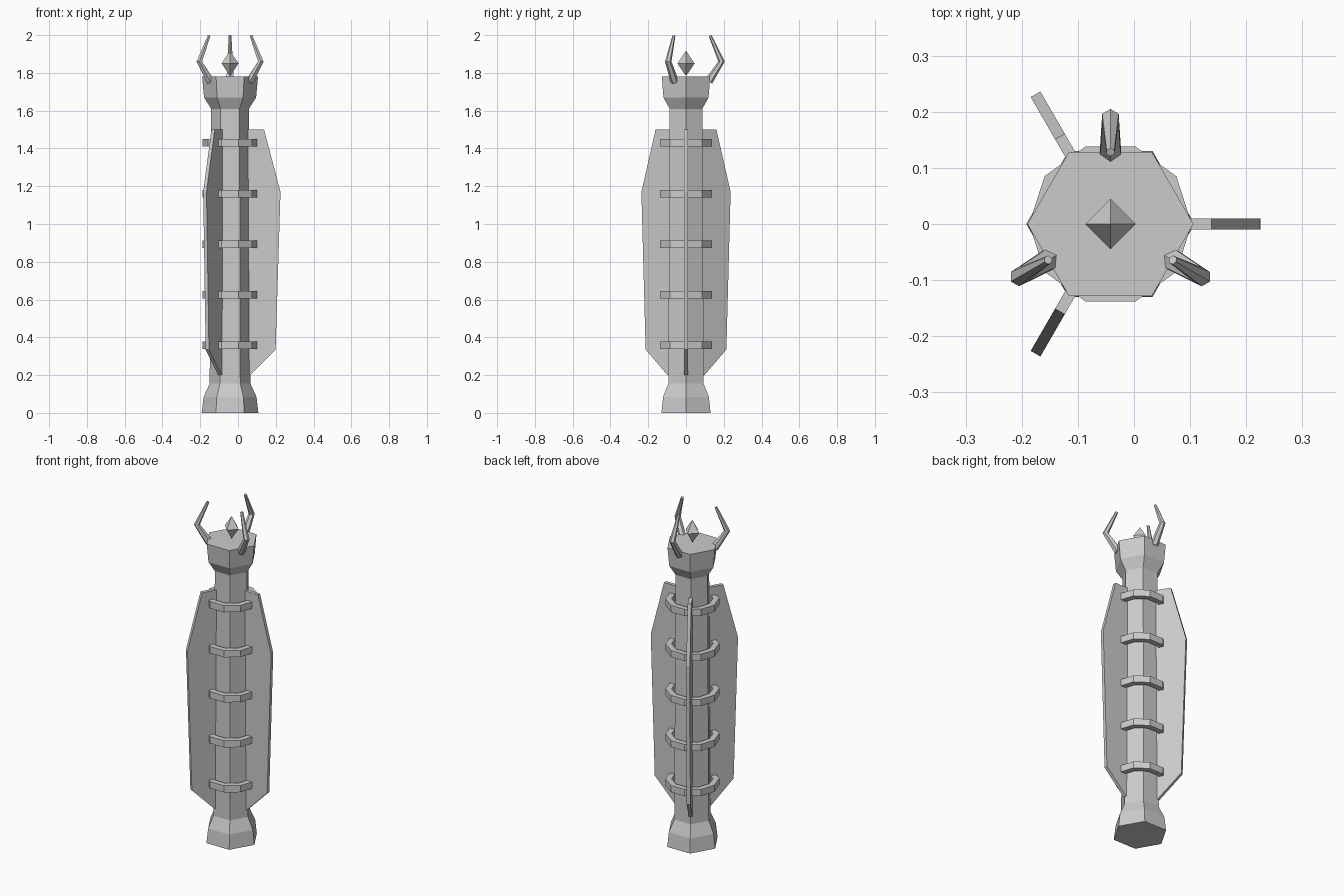
import bpy, math
from mathutils import Vector, Matrix

cube = bpy.data.objects.get("Cube")
if cube:
    bpy.data.objects.remove(cube, do_unlink=True)

AXIS = Vector((-0.042, 0, 0))   # the weapon's long axis

steel = bpy.data.materials.new("steel_grey")
steel.use_nodes = True
GREY = (0.6, 0.6, 0.6, 1)
steel.diffuse_color = GREY
steel.node_tree.nodes["Principled BSDF"].inputs["Base Color"].default_value = GREY


def make(name, verts, faces, turn=0):
    """Flat shaded mesh, turned about the axis by an angle in degrees."""
    mesh = bpy.data.meshes.new(name)
    rot = Matrix.Rotation(math.radians(turn), 3, 'Z')
    mesh.from_pydata([rot @ Vector(v) + AXIS for v in verts], [], faces)
    mesh.materials.append(steel)
    obj = bpy.data.objects.new(name, mesh)
    bpy.context.collection.objects.link(obj)
    return obj


def bridge(n, rows, closed=False):
    """Quads between successive rows of n points, with end caps if open."""
    faces = []
    for r in range(rows if closed else rows - 1):
        a, b = r * n, (r + 1) % rows * n
        faces += [(a + i, a + (i + 1) % n, b + (i + 1) % n, b + i) for i in range(n)]
    if not closed:
        faces += [tuple(reversed(range(n))), tuple(range((rows - 1) * n, rows * n))]
    return faces


def lathe(name, profile, sides, closed=False):
    verts = [(r * math.cos(math.tau * i / sides), r * math.sin(math.tau * i / sides), z)
             for r, z in profile for i in range(sides)]
    return make(name, verts, bridge(sides, len(profile), closed))


# Six-sided shaft with flared pommel and crown
lathe("shaft", [(0.15, 0), (0.14, 0.085), (0.108, 0.155), (0.1, 1.61),
                (0.138, 1.67), (0.148, 1.78)], 6)

# Ten-sided binding rings
for k in range(5):
    z = 0.357 + 0.268 * k
    lathe("binding_ring", [(0.112, z - 0.02), (0.145, z - 0.02),
                           (0.145, z + 0.02), (0.112, z + 0.02)], 10, True)

# Three flange blades
outline = [(0.05, 0.2), (0.107, 0.2), (0.241, 0.335), (0.267, 1.17), (0.18, 1.5), (0.05, 1.5)]
for turn in (0, 120, 240):
    verts = [(r, y, z) for y in (0.01, -0.01) for r, z in outline]
    make("flange_blade", verts, bridge(len(outline), 2), turn)

# Three bent horns on the crown
path = [(0.12, 1.755, 0.022), (0.188, 1.86, 0.017), (0.128, 1.997, 0.008)]
points = [Vector((r, 0, z)) for r, z, _ in path]
for turn in (90, 210, 330):
    verts = []
    for i, p in enumerate(points):
        along = (points[min(i + 1, 2)] - points[max(i - 1, 0)]).normalized()
        side = Vector((0, 1, 0))
        out = side.cross(along)
        for k in range(6):
            a = math.tau * k / 6
            verts.append(p + path[i][2] * (math.cos(a) * out + math.sin(a) * side))
    make("horn", verts, bridge(6, 3), turn)

# Pointed gem floating over the crown
g = 0.045
verts = [(g, 0, 1.85), (0, g, 1.85), (-g, 0, 1.85), (0, -g, 1.85), (0, 0, 1.917), (0, 0, 1.783)]
faces = [(i, (i + 1) % 4, 4) for i in range(4)] + [((i + 1) % 4, i, 5) for i in range(4)]
make("crown_gem", verts, faces)
